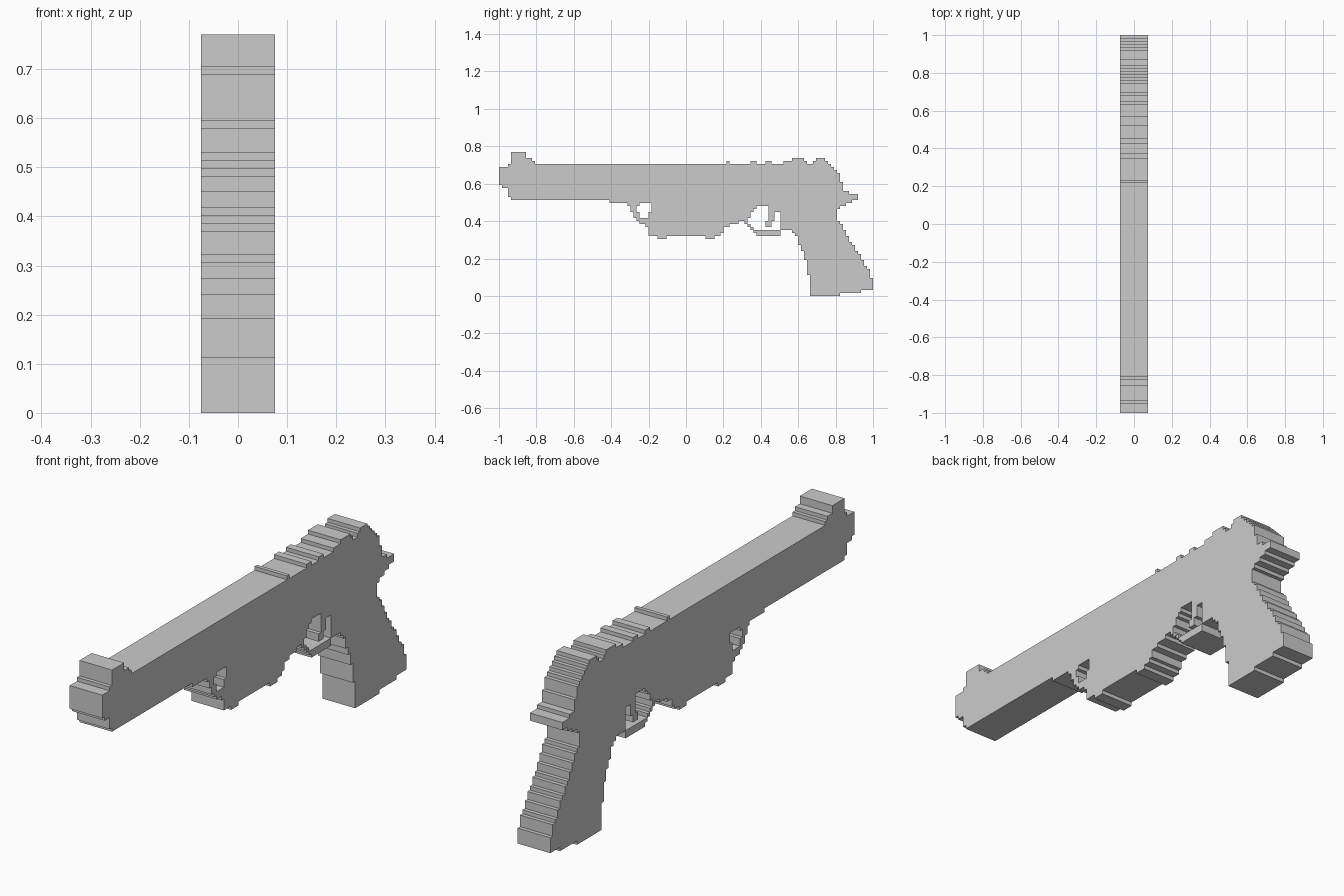
import bpy, bmesh, math

if "Cube" in bpy.data.objects:
    bpy.data.objects.remove(bpy.data.objects["Cube"])

CELL = 0.016          # size of one stair step
COLUMNS = 125         # steps along the length
HALF_WIDTH = 0.075


def steps(pairs, end):
    """Expand (first column, row) pairs to one row value per column."""
    rows = {}
    stops = [p[0] for p in pairs[1:]] + [end]
    for (start, row), stop in zip(pairs, stops):
        for c in range(start, stop):
            rows[c] = row
    return rows


def fill(bottom, top, end):
    """Cells between a stepped lower edge and a stepped upper edge."""
    low, high = steps(bottom, end), steps(top, end)
    return {(c, r) for c in low for r in range(low[c], high[c])}


def block(c0, c1, r0, r1):
    return {(c, r) for c in range(c0, c1) for r in range(r0, r1)}


# Barrel, slide and frame: sights and ridges above, fore-end and guard below
frame = fill(
    [(0, 37), (1, 36), (3, 33), (4, 32), (37, 31), (43, 30), (44, 28), (45, 26),
     (46, 25), (47, 24), (49, 23), (50, 20), (53, 19), (56, 20), (69, 19), (72, 20),
     (74, 21), (75, 23), (77, 24), (80, 25), (82, 24), (83, 23), (84, 22), (85, 21),
     (86, 20), (94, 22), (113, 29), (114, 30), (116, 31), (118, 32)],
    [(0, 43), (3, 44), (4, 48), (9, 46), (11, 45), (12, 44), (76, 45), (77, 44),
     (84, 45), (86, 44), (89, 45), (91, 44), (95, 45), (98, 46), (102, 45), (103, 44),
     (105, 45), (106, 46), (109, 45), (110, 44), (111, 43), (112, 42), (113, 41),
     (114, 38), (115, 35), (117, 34)], 120)

# Raked grip
grip = fill(
    [(97, 22), (98, 21), (99, 20), (100, 17), (101, 15), (102, 12), (103, 7),
     (104, 0), (114, 1), (121, 2)],
    [(97, 30), (113, 25), (114, 24), (115, 22), (116, 20), (117, 18), (118, 17),
     (119, 15), (120, 14), (121, 12), (122, 10), (123, 9), (124, 6)], COLUMNS)

# Trigger opening, small fore-end opening, and the trigger itself
guard_hole = fill([(83, 24), (84, 23), (85, 22)],
                  [(83, 26), (84, 28), (85, 29), (86, 30), (90, 29), (92, 28)], 94)
fore_hole = fill([(46, 28), (47, 26), (50, 28)], [(46, 30), (47, 31)], 51)
trigger = block(90, 92, 25, 30) | block(89, 91, 23, 25)

cells = ((frame | grip) - guard_hole - fore_hole) | trigger

# Side face from cells, extruded across the width
bm = bmesh.new()
corners = {}


def corner(c, r):
    if (c, r) not in corners:
        corners[c, r] = bm.verts.new((-HALF_WIDTH, c * CELL - 1, r * CELL * 1.003))
    return corners[c, r]


for c, r in sorted(cells):
    bm.faces.new([corner(c + i, r + j) for i, j in ((0, 0), (0, 1), (1, 1), (1, 0))])
side = bmesh.ops.extrude_face_region(bm, geom=bm.faces[:])["geom"]
bmesh.ops.translate(bm, vec=(2 * HALF_WIDTH, 0, 0),
                    verts=[g for g in side if isinstance(g, bmesh.types.BMVert)])
bmesh.ops.recalc_face_normals(bm, faces=bm.faces[:])
bmesh.ops.dissolve_limit(bm, angle_limit=math.radians(1),
                         verts=bm.verts[:], edges=bm.edges[:])

mesh = bpy.data.meshes.new("toy_pistol_body")
bm.to_mesh(mesh)
bm.free()
body = bpy.data.objects.new("toy_pistol_body", mesh)
bpy.context.collection.objects.link(body)
